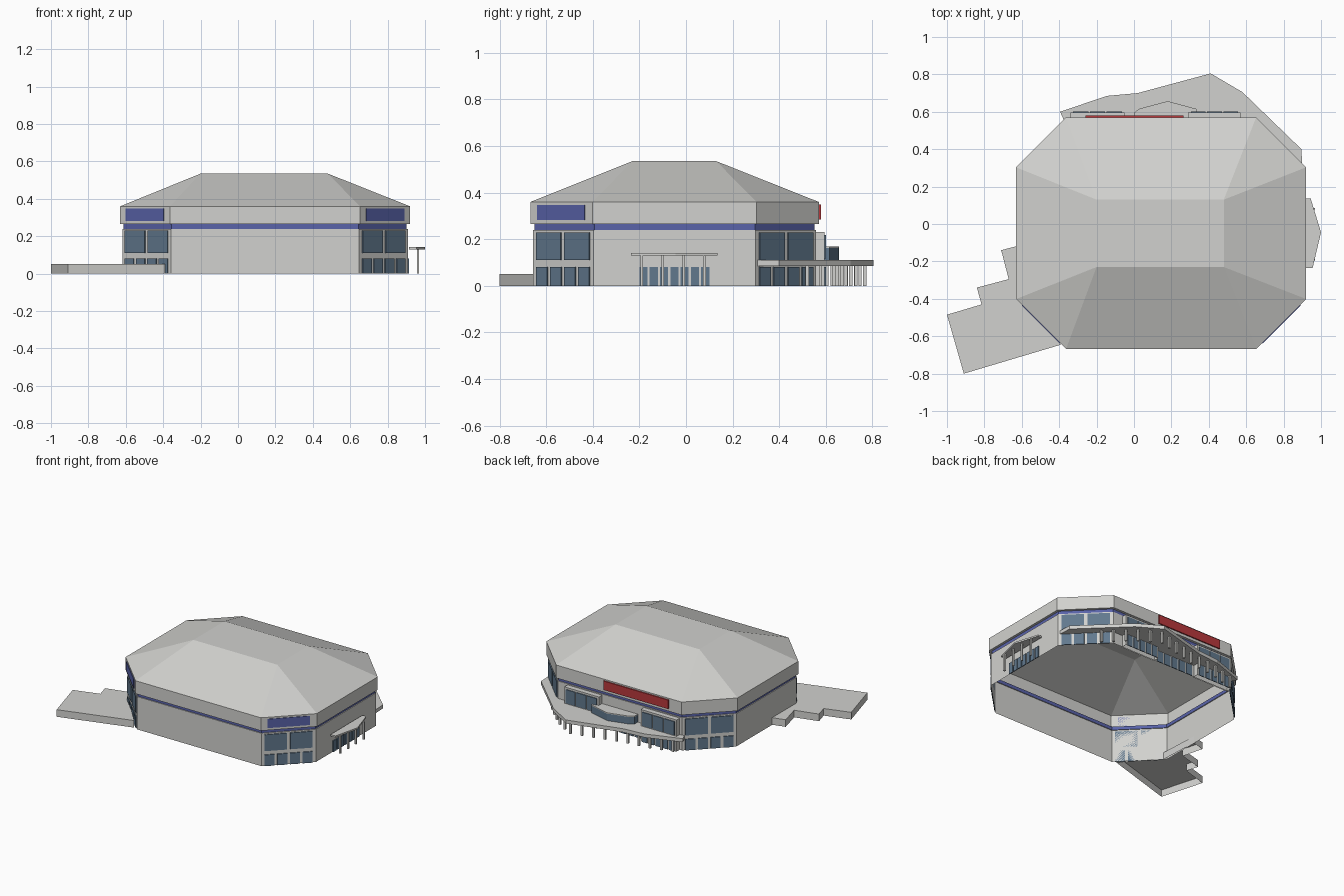
import bpy
import bmesh
from mathutils import Vector

cube = bpy.data.objects.get("Cube")
if cube:
    bpy.data.objects.remove(cube, do_unlink=True)


def material(name, rgb):
    m = bpy.data.materials.new(name)
    m.use_nodes = True
    m.diffuse_color = (*rgb, 1)
    m.node_tree.nodes["Principled BSDF"].inputs["Base Color"].default_value = (*rgb, 1)
    return m


GREY = material("light grey", (0.64, 0.64, 0.62))
GLASS = material("blue grey glass", (0.12, 0.19, 0.27))
BLUE = material("deep blue", (0.10, 0.125, 0.40))
RED = material("red", (0.48, 0.04, 0.045))


def finish(name, bm, *mats):
    mesh = bpy.data.meshes.new(name)
    bm.to_mesh(mesh)
    bm.free()
    for m in mats:
        mesh.materials.append(m)
    ob = bpy.data.objects.new(name, mesh)
    bpy.context.collection.objects.link(ob)
    return ob


def octagon(d):
    """Counter-clockwise plan of the arena, moved inward by d."""
    x0, x1, y0, y1 = -0.63 + d, 0.92 - d, -0.668 + d, 0.57 - d
    c = 0.267 - 0.586 * d
    return [(x0 + c, y0), (x1 - c, y0), (x1, y0 + c), (x1, y1 - c),
            (x1 - c, y1), (x0 + c, y1), (x0, y1 - c), (x0, y0 + c)]


def add_prism(bm, pts, z0, z1, bottom=True):
    lo = [bm.verts.new((x, y, z0)) for x, y in pts]
    hi = [bm.verts.new((x, y, z1)) for x, y in pts]
    n = len(pts)
    for i in range(n):
        j = (i + 1) % n
        bm.faces.new((lo[i], lo[j], hi[j], hi[i]))
    bm.faces.new(hi)
    if bottom:
        bm.faces.new(lo[::-1])


def prism(name, pts, z0, z1, mat, bottom=True):
    bm = bmesh.new()
    add_prism(bm, pts, z0, z1, bottom)
    return finish(name, bm, mat)


def add_plate(bm, a, b, u0, u1, z0, z1, depth=0.006):
    """Thin plate on the wall from a to b, between fractions u0 and u1."""
    a, b = Vector(a), Vector(b)
    d = b - a
    out = Vector((d.y, -d.x)).normalized() * depth
    p, q = a + d * u0, a + d * u1
    add_prism(bm, [p + out, q + out, q, p], z0, z1)


def pane_row(bm, a, b, u0, u1, z0, z1, count, gap):
    pitch = (u1 - u0 + gap) / count
    for i in range(count):
        s = u0 + i * pitch
        add_plate(bm, a, b, s, s + pitch - gap, z0, z1)


def rect(x0, x1, y0, y1):
    return [(x0, y0), (x1, y0), (x1, y1), (x0, y1)]


def posts(name, path, spacing, height, radius=0.007):
    bm = bmesh.new()
    path = [Vector(p) for p in path]
    carry = 0.0
    for a, b in zip(path, path[1:]):
        length = (b - a).length
        while carry <= length:
            p = a.lerp(b, carry / length)
            add_prism(bm, [(p.x + sx * radius, p.y + sy * radius)
                           for sx, sy in ((-1, -1), (1, -1), (1, 1), (-1, 1))],
                      0, height)
            carry += spacing
        carry -= length
    return finish(name, bm, GREY)


# Hollow shell: wall, recessed stripe, overhanging fascia and hipped roof
WALL, EAVE = octagon(0.012), octagon(0)
STRIPE = octagon(0.018)
rx0, rx1, ry0, ry1 = -0.20, 0.48, -0.23, 0.13
RIDGE = [(rx0, ry0), (rx1, ry0), (rx1, ry0), (rx1, ry1),
         (rx1, ry1), (rx0, ry1), (rx0, ry1), (rx0, ry0)]
rings = [(WALL, 0), (WALL, 0.24), (STRIPE, 0.24), (STRIPE, 0.265),
         (EAVE, 0.265), (EAVE, 0.36), (RIDGE, 0.535)]
bm = bmesh.new()
loops = [[bm.verts.new((x, y, z)) for x, y in ring] for ring, z in rings]
for level, (lo, hi) in enumerate(zip(loops, loops[1:])):
    for i in range(8):
        j = (i + 1) % 8
        f = bm.faces.new((lo[i], lo[j], hi[j], hi[i]))
        f.material_index = 1 if level == 2 else 0
bm.faces.new(loops[-1])
bmesh.ops.remove_doubles(bm, verts=bm.verts[:], dist=0.0005)
finish("arena_shell", bm, GREY, BLUE)


def side(ring, i):
    return ring[i], ring[(i + 1) % 8]


# Corner glazing: two tall panes over four doors on every chamfer
bm = bmesh.new()
for i in (1, 3, 5, 7):
    a, b = side(WALL, i)
    pane_row(bm, a, b, 0.06, 0.94, 0.11, 0.23, 2, 0.06)
    pane_row(bm, a, b, 0.06, 0.94, 0.0, 0.082, 4, 0.05)
finish("corner_windows", bm, GLASS)

# Blue sign panels on the two front corners
bm = bmesh.new()
for i in (1, 7):
    add_plate(bm, *side(EAVE, i), 0.12, 0.88, 0.282, 0.348, 0.004)
finish("corner_signs", bm, BLUE)

# Red sign panel on the back fascia
prism("back_sign", rect(-0.26, 0.265, 0.57, 0.579), 0.285, 0.35, RED)

# Left side doors and their canopy
bm = bmesh.new()
pane_row(bm, (0.908, -0.20), (0.908, 0.10), 0, 1, 0, 0.082, 7, 0.03)
finish("left_doors", bm, GLASS)
prism("left_canopy", [(0.915, -0.235), (0.955, -0.235), (1.0, -0.045),
                      (0.945, 0.135), (0.915, 0.135)], 0.13, 0.142, GREY)
posts("left_canopy_posts", [(0.963, -0.19), (0.963, 0.09)], 0.09, 0.13, 0.006)

# Two glazed bays on the back wall
bm_glass = bmesh.new()
for label, x0, x1 in (("right", -0.34, -0.05), ("left", 0.29, 0.57)):
    prism("back_bay_" + label, rect(x0, x1, 0.55, 0.595), 0, 0.232, GREY, False)
    a, b = (x1, 0.595), (x0, 0.595)
    pane_row(bm_glass, a, b, 0.05, 0.95, 0.118, 0.218, 3, 0.03)
    pane_row(bm_glass, a, b, 0.05, 0.95, 0, 0.08, 5, 0.05)
pane_row(bm_glass, (0.27, 0.558), (-0.03, 0.558), 0.0, 1.0, 0, 0.08, 5, 0.05)
finish("back_windows", bm_glass, GLASS)

# Angled glass lounge above the back canopy
LOUNGE = [(0, 0.55), (0.34, 0.55), (0.335, 0.615), (0.18, 0.657),
          (0.03, 0.617), (0, 0.595)]
prism("back_lounge_glass", LOUNGE, 0.108, 0.163, GLASS)
prism("back_lounge_roof", LOUNGE, 0.163, 0.17, GREY)

# Long back canopy wrapping the left back corner, on posts
prism("back_canopy", [(-0.375, 0.555), (0.64, 0.555), (0.90, 0.30),
                      (0.895, 0.40), (0.58, 0.705), (0.41, 0.805),
                      (0.02, 0.70), (-0.145, 0.685), (-0.395, 0.60)],
      0.086, 0.112, GREY)
posts("back_canopy_posts", [(-0.32, 0.605), (-0.14, 0.655), (0.02, 0.672),
                            (0.405, 0.768), (0.56, 0.675), (0.74, 0.50)],
      0.082, 0.088)

# Raised terrace with stepped outline, open underneath
prism("front_right_terrace", [(-0.39, -0.645), (-0.60, -0.41), (-0.615, -0.115),
                              (-0.71, -0.14), (-0.67, -0.295), (-0.84, -0.34),
                              (-0.815, -0.43), (-1.0, -0.485), (-0.91, -0.80)],
      0, 0.052, GREY, False)
